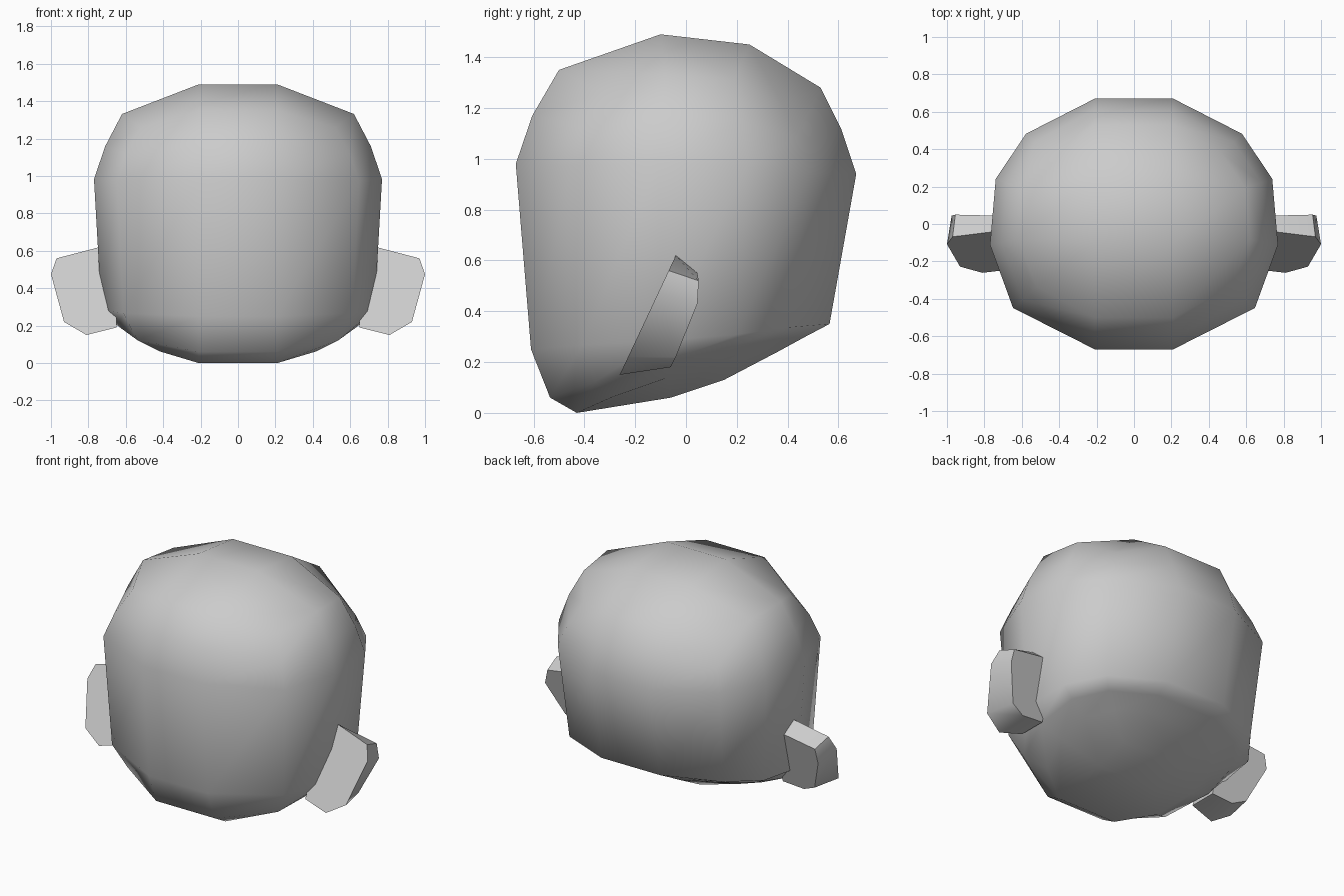
import bpy, math

if "Cube" in bpy.data.objects:
    bpy.data.objects.remove(bpy.data.objects["Cube"])


def make_object(name, verts, faces, angle):
    mesh = bpy.data.meshes.new(name)
    mesh.from_pydata(verts, [], faces)
    obj = bpy.data.objects.new(name, mesh)
    bpy.context.collection.objects.link(obj)
    bpy.ops.object.select_all(action='DESELECT')
    obj.select_set(True)
    bpy.context.view_layer.objects.active = obj
    bpy.ops.object.mode_set(mode='EDIT')
    bpy.ops.mesh.select_all(action='SELECT')
    bpy.ops.mesh.normals_make_consistent(inside=False)
    bpy.ops.object.mode_set(mode='OBJECT')
    bpy.ops.object.shade_smooth_by_angle(angle=math.radians(angle))
    return obj


def head_ring(yf, zf, w, yb, zb, side, corner):
    """Twelve-sided head ring: rounded box outline with a tilted height."""
    half = [(0.21, yf, 0), (0.84 * w, 0.67 * yf, corner), (w, 0.165 * yf, side),
            (0.96 * w, 0.36 * yb, side), (0.75 * w, 0.72 * yb, corner), (0.21, yb, 0)]
    pts = [(x, y, zf + (zb - zf) * (y - yf) / (yb - yf) + d) for x, y, d in half]
    return pts + [(-x, y, z) for x, y, z in reversed(pts)]


# Head: front y, front z, half width, back y, back z, side lift, corner lift
rings = [
    (-0.43, 0.00, 0.50, 0.36, 0.24, 0.03, 0.02),
    (-0.535, 0.06, 0.64, 0.47, 0.30, 0.03, 0.02),
    (-0.61, 0.25, 0.73, 0.565, 0.35, -0.01, 0.0),
    (-0.67, 0.98, 0.77, 0.67, 0.94, 0.02, 0.0),
    (-0.605, 1.17, 0.71, 0.61, 1.12, 0.01, -0.04),
    (-0.50, 1.35, 0.62, 0.53, 1.28, 0.01, -0.08),
]
verts, faces = [], []
for r in rings:
    verts += head_ring(*r)
for k in range(len(rings) - 1):
    for i in range(12):
        j = (i + 1) % 12
        faces.append((12 * k + i, 12 * k + j, 12 * k + 12 + j, 12 * k + 12 + i))

# Chin and crown: 3 x 3 quad patches closing the end rings
for base, (y0, z0), (y1, z1) in ((0, (-0.06, 0.06), (0.15, 0.13)),
                                 (60, (-0.10, 1.49), (0.25, 1.45))):
    n = len(verts)
    verts += [(-0.21, y0, z0), (0.21, y0, z0), (-0.21, y1, z1), (0.21, y1, z1)]
    grid = [[base + 10, base + 11, base, base + 1],
            [base + 9, n, n + 1, base + 2],
            [base + 8, n + 2, n + 3, base + 3],
            [base + 7, base + 6, base + 5, base + 4]]
    for a in range(3):
        for b in range(3):
            faces.append((grid[a][b], grid[a][b + 1], grid[a + 1][b + 1], grid[a + 1][b]))
make_object("head", verts, faces, 80)

# Ears: slanted front rim and a smaller back rim, mirrored
outline = [(0.65, 0.62), (0.74, 0.62), (0.97, 0.56), (1.0, 0.475),
           (0.93, 0.22), (0.81, 0.15), (0.65, 0.19)]
front = [(x, -0.04 - 0.47 * (0.62 - z), z) for x, z in outline]
back = [(0.65, 0.04, 0.555), (0.75, 0.045, 0.55), (0.955, 0.05, 0.52), (0.975, 0.045, 0.43),
        (0.89, -0.04, 0.22), (0.80, -0.06, 0.18), (0.65, -0.06, 0.19)]
n = len(front)
sides = [(i, (i + 1) % n, n + (i + 1) % n, n + i) for i in range(n)]
ear = make_object("ears", front + back,
                  [tuple(range(n)), tuple(range(n, 2 * n))] + sides, 50)
mirror = ear.modifiers.new("mirror", 'MIRROR')
mirror.use_axis = (True, False, False)
mirror.use_mirror_merge = False
